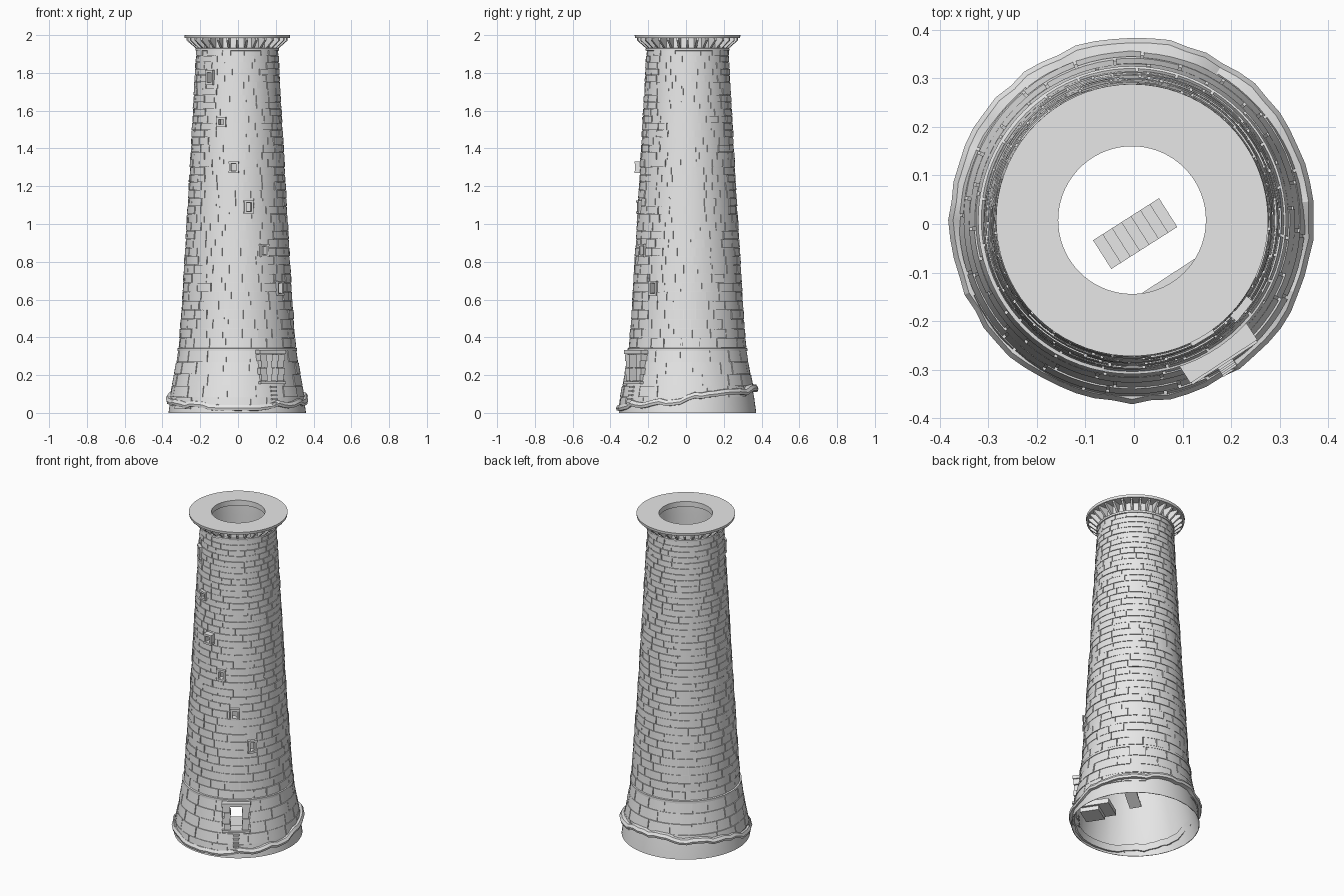
import bpy, bmesh, math, random
from mathutils import Vector

random.seed(7)
if "Cube" in bpy.data.objects:
    bpy.data.objects.remove(bpy.data.objects["Cube"], do_unlink=True)

AXIS = Vector((-0.004, 0.008, 0))
stone = bpy.data.materials.new("pale_stone")
stone.use_nodes = True
stone.diffuse_color = (0.8, 0.8, 0.8, 1)
stone.node_tree.nodes["Principled BSDF"].inputs["Base Color"].default_value = (0.8, 0.8, 0.8, 1)


def finish(name, bm, smooth=True):
    bmesh.ops.recalc_face_normals(bm, faces=bm.faces)
    mesh = bpy.data.meshes.new(name)
    bm.to_mesh(mesh)
    bm.free()
    mesh.materials.append(stone)
    ob = bpy.data.objects.new(name, mesh)
    bpy.context.collection.objects.link(ob)
    if smooth:
        smooth_shade(ob)
    return ob


def smooth_shade(ob):
    bpy.ops.object.select_all(action='DESELECT')
    ob.select_set(True)
    bpy.context.view_layer.objects.active = ob
    bpy.ops.object.shade_smooth_by_angle(angle=math.radians(25))


def polar(a, r, z, t=0.0, origin=AXIS):
    """Point at radius r along angle a, shifted sideways by t."""
    c, s = math.cos(a), math.sin(a)
    return origin + Vector((r * c - t * s, r * s + t * c, z))


def lathe(name, profile, segs, ring=False, smooth=True):
    """Turn a profile; profile may be a function of the angle."""
    bm = bmesh.new()
    cols = []
    for i in range(segs):
        a = math.tau * i / segs
        pts = profile(a) if callable(profile) else profile
        cols.append([bm.verts.new(polar(a, r, z)) for r, z in pts])
    n = len(cols[0])
    for i in range(segs):
        p, q = cols[i], cols[(i + 1) % segs]
        for j in range(n if ring else n - 1):
            k = (j + 1) % n
            bm.faces.new((p[j], q[j], q[k], p[k]))
    if not ring:
        bm.faces.new([c[0] for c in cols])
        bm.faces.new([c[-1] for c in cols])
    return finish(name, bm, smooth)


def prism(bm, a, profile, t0, t1, origin=AXIS):
    """Radial (r, z) profile extruded sideways from t0 to t1."""
    p = [bm.verts.new(polar(a, r, z, t0, origin)) for r, z in profile]
    q = [bm.verts.new(polar(a, r, z, t1, origin)) for r, z in profile]
    bm.faces.new(p)
    bm.faces.new(q[::-1])
    for i in range(len(p)):
        j = (i + 1) % len(p)
        bm.faces.new((p[i], q[i], q[j], p[j]))


def box(bm, a, r0, r1, t0, t1, z0, z1):
    prism(bm, a, [(r0, z0), (r1, z0), (r1, z1), (r0, z1)], t0, t1)


# Outer silhouette
SHAPE = [(0.369, 0), (0.358, 0.08), (0.345, 0.15), (0.326, 0.25), (0.314, 0.33),
         (0.308, 0.36), (0.268, 1.0), (0.217, 1.92), (0.214, 1.99)]


def radius(z):
    for (r0, z0), (r1, z1) in zip(SHAPE, SHAPE[1:]):
        if z <= z1:
            return r0 + (r1 - r0) * (z - z0) / (z1 - z0)
    return SHAPE[-1][0]


def ground(a):
    return 0.08 + 0.05 * math.sin(a) + 0.006 * math.sin(5 * a) + 0.004 * math.sin(11 * a)


# Openings: angle, half width, bottom, top
DOOR = math.radians(-57)
WINDOWS = [(math.radians(d), z, h) for d, z, h in
           ((-39, 0.66, 0.04), (-59, 0.86, 0.036), (-76.6, 1.09, 0.036),
            (-94, 1.30, 0.032), (-110.7, 1.54, 0.027), (-130, 1.775, 0.04))]
WIN = 0.027
openings = [(DOOR, 0.08, 0.155, 0.33)] + [(a, WIN, z - h, z + h) for a, z, h in WINDOWS]

# Hollow tower wall with the openings cut through
wall = lathe("tower_wall", [(r - 0.005, z) for r, z in SHAPE], 72, smooth=False)
hollow = lathe("hollow_cutter", [(0.365, -0.01), (0.285, 0.36), (0.19, 1.9), (0.19, 2.05)], 24, smooth=False)
bm = bmesh.new()
box(bm, DOOR, 0.2, 0.45, -0.036, 0.036, 0.165, 0.31)
for a, z, h in WINDOWS:
    box(bm, a, 0.12, 0.45, -0.014, 0.014, z - h + 0.014, z + h - 0.014)
holes = finish("opening_cutter", bm, False)
for cutter in (hollow, holes):
    mod = wall.modifiers.new("cut", 'BOOLEAN')
    mod.operation, mod.solver, mod.object = 'DIFFERENCE', 'EXACT', cutter
    bpy.context.view_layer.objects.active = wall
    bpy.ops.object.modifier_apply(modifier=mod.name)
    bpy.data.objects.remove(cutter, do_unlink=True)
smooth_shade(wall)


# Stone courses
def brick(bm, a0, a1, z0, z1, out):
    n = max(2, math.ceil((a1 - a0) / 0.09))
    cols = []
    for i in range(n + 1):
        a = a0 + (a1 - a0) * i / n
        cols.append([bm.verts.new(polar(a, radius(z) + d, z))
                     for z, d in ((z0, -0.009), (z0, out), (z1, out), (z1, -0.009))])
    for p, q in zip(cols, cols[1:]):
        for j in range(3):
            bm.faces.new((p[j], q[j], q[j + 1], p[j + 1]))
    bm.faces.new(cols[0])
    bm.faces.new(cols[-1][::-1])


def lay_course(bm, z0, z1, count, gap):
    r = radius(z0)
    start = random.random()
    joints = [math.tau * (i + start + random.uniform(-0.25, 0.25)) / count for i in range(count)]
    blocked = []
    for a, half, low, high in openings:
        if z0 < high - 0.008 and z1 > low + 0.008:
            a, w = a % math.tau, half / r
            blocked.append((a, w))
            joints = [j for j in joints if abs(j % math.tau - a) > w + 0.05] + [a - w, a + w]
    joints = sorted(j % math.tau for j in joints)
    for a0, a1 in zip(joints, joints[1:] + [joints[0] + math.tau]):
        mid = (a0 + a1) / 2
        if any(abs(mid % math.tau - a) < w for a, w in blocked) or z0 < ground(mid) - 0.035:
            continue
        g = gap / r
        brick(bm, a0 + g, a1 - g, z0 + 0.001, z1 - 0.0015, random.uniform(-0.002, 0.002))


bm = bmesh.new()
z = 0.02
while z < 0.32:
    lay_course(bm, z, z + 0.062, 16, 0.003)
    z += 0.062
finish("base_stones", bm)

bm = bmesh.new()
z = 0.345
while z < 1.9:
    step = 0.051 - 0.018 * (z - 0.345) / 1.57
    lay_course(bm, z, z + step, 19, 0.0025)
    z += step
finish("shaft_stones", bm)

# String courses
lathe("base_ledge", [(0.295, 0.328), (0.317, 0.328), (0.317, 0.342), (0.295, 0.346)], 72, True)
lathe("neck_band", [(0.205, 1.915), (0.222, 1.918), (0.222, 1.93), (0.205, 1.934)], 72, True)


# Rough ground collar
def collar(a):
    h = max(0.03, ground(a) + random.uniform(-0.006, 0.006))
    r = 0.376 + random.uniform(-0.004, 0.003)
    return [(0.335, h + 0.016), (r - 0.01, h + 0.012), (r, h - 0.004), (r - 0.004, h - 0.018), (0.345, h - 0.02)]


lathe("ground_collar", collar, 60, True)

# Gallery slab and its brackets
lathe("gallery_slab", [(0.152, 1.968), (0.205, 1.968), (0.21, 1.984), (0.278, 1.984), (0.28, 2), (0.152, 2)], 72, True)
bm = bmesh.new()
for i in range(32):
    prism(bm, math.tau * i / 32, [(0.205, 1.93), (0.222, 1.932), (0.268, 1.972), (0.268, 1.986), (0.205, 1.986)], -0.006, 0.006)
finish("gallery_brackets", bm, False)

# Window surrounds
bm = bmesh.new()
for i, (a, z, h) in enumerate(WINDOWS):
    r = radius(z)
    out = r + (0.026 if i == 3 else 0.007)
    for s in (-1, 1):
        t0, t1 = sorted((s * 0.014, s * 0.025))
        box(bm, a, r - 0.03, out, t0, t1, z - h + 0.012, z + h - 0.012)
        box(bm, a, r - 0.03, out + 0.003, -WIN, WIN, z + s * (h - 0.007) - 0.006, z + s * (h - 0.007) + 0.006)
finish("window_surrounds", bm, False)

# Door surround of stacked blocks
bm = bmesh.new()
for s in (-1, 1):
    for i in range(4):
        t0, t1 = sorted((s * (0.036 if i % 2 else 0.032), s * (0.078 if i % 2 else 0.07)))
        box(bm, DOOR, 0.28, 0.344, t0, t1, 0.168 + 0.036 * i, 0.202 + 0.036 * i)
box(bm, DOOR, 0.28, 0.347, -0.082, 0.082, 0.312, 0.332)
box(bm, DOOR, 0.28, 0.352, -0.08, 0.08, 0.152, 0.166)
finish("door_surround", bm, False)

# Floor inside the door
bm = bmesh.new()
box(bm, DOOR, 0.137, 0.31, -0.075, 0.075, 0.125, 0.156)
box(bm, DOOR, 0.2, 0.31, -0.06, 0.06, 0.1, 0.125)
finish("entrance_floor", bm, False)

# Ladder below the door
bm = bmesh.new()
for i in range(5):
    z = 0.045 + 0.022 * i
    box(bm, DOOR, 0.335, 0.373 - 0.004 * i, -0.018, 0.018, z, z + 0.009)
finish("door_ladder", bm, False)

# Short inner stair
steps = []
for i in range(7):
    steps += [(-0.08 + 0.023 * i, 0.175 + 0.012 * i), (-0.057 + 0.023 * i, 0.175 + 0.012 * i)]
bm = bmesh.new()
prism(bm, math.radians(32.5), [(-0.08, 0.163)] + steps + [(0.081, 0.235)], -0.035, 0.035, Vector((0.002, -0.02, 0)))
finish("inner_stair", bm, False)
